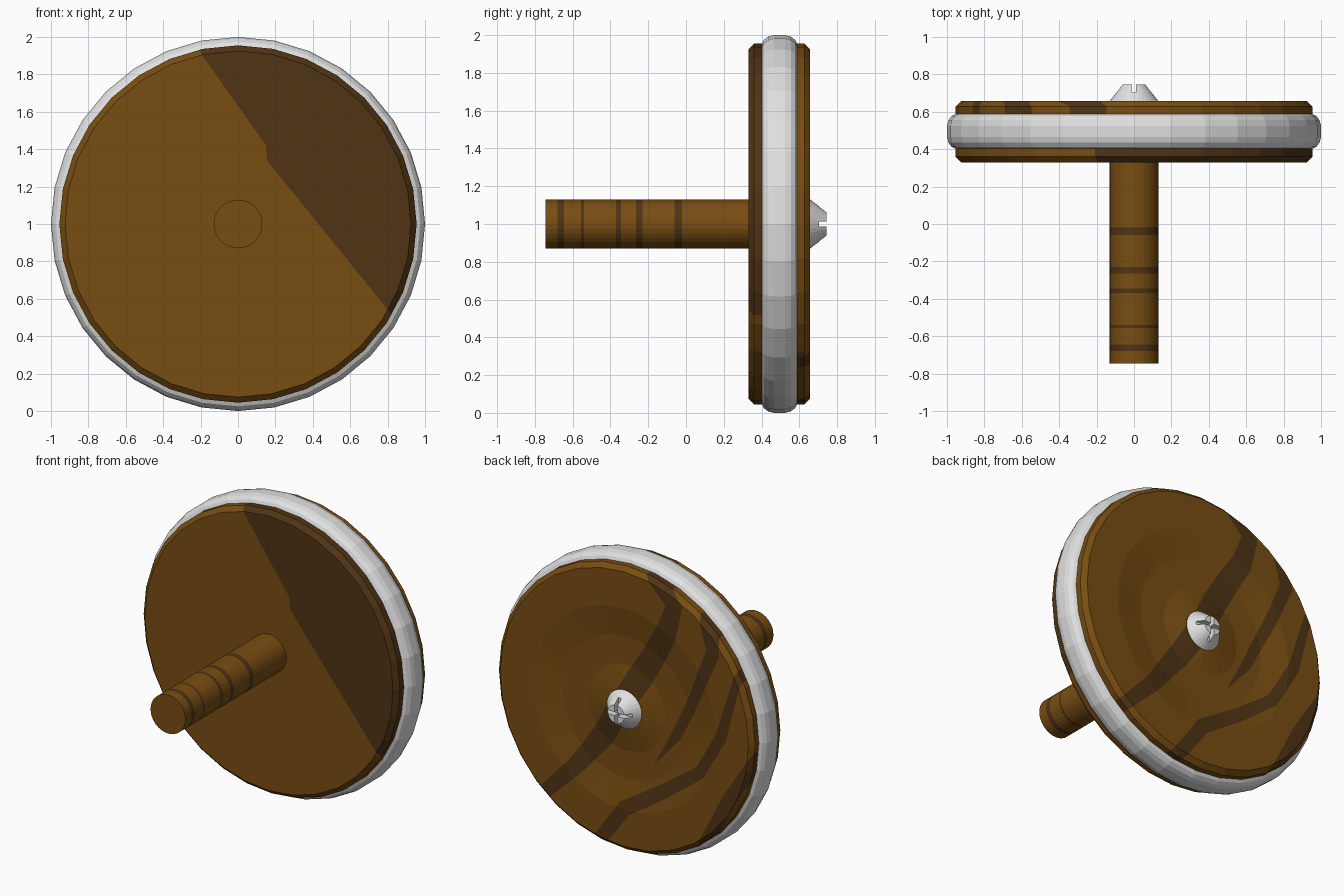
import bpy, bmesh, math
from mathutils import Vector

if "Cube" in bpy.data.objects:
    bpy.data.objects.remove(bpy.data.objects["Cube"])

CZ = 1.0      # height of the wheel axis
SIDES = 32


def material(name, rgb):
    m = bpy.data.materials.new(name)
    m.diffuse_color = (*rgb, 1)
    m.use_nodes = True
    m.node_tree.nodes["Principled BSDF"].inputs["Base Color"].default_value = m.diffuse_color
    return m


WOOD = material("brown wood", (0.19, 0.075, 0.006))
GRAIN = material("dark wood grain", (0.08, 0.034, 0.007))
RUBBER = material("pale grey tyre", (0.75, 0.75, 0.75))
METAL = material("light grey metal", (0.74, 0.74, 0.75))


def lathe(profile, closed=False):
    """Spin (radius, y) points around the wheel axis."""
    bm = bmesh.new()
    rings = []
    for r, y in profile:
        if r == 0:
            rings.append([bm.verts.new((0, y, CZ))] * SIDES)
        else:
            rings.append([bm.verts.new((r * math.sin(2 * math.pi * i / SIDES), y,
                                        CZ + r * math.cos(2 * math.pi * i / SIDES)))
                          for i in range(SIDES)])
    pairs = list(zip(rings, rings[1:]))
    if closed:
        pairs.append((rings[-1], rings[0]))
    for a, b in pairs:
        for i in range(SIDES):
            j = (i + 1) % SIDES
            bm.faces.new(list(dict.fromkeys((a[i], a[j], b[j], b[i]))))
    bmesh.ops.recalc_face_normals(bm, faces=bm.faces)
    return bm


def finish(bm, name, *mats):
    me = bpy.data.meshes.new(name)
    bm.to_mesh(me)
    bm.free()
    for m in mats:
        me.materials.append(m)
    ob = bpy.data.objects.new(name, me)
    bpy.context.collection.objects.link(ob)
    return ob


def cut(bm, faces, co, no):
    geom = set(faces)
    for f in faces:
        geom.update(f.edges)
        geom.update(f.verts)
    bmesh.ops.bisect_plane(bm, geom=list(geom), plane_co=co, plane_no=no, dist=1e-5)


def cut_line(bm, a, b, back):
    """Cut one half of the wheel along a line in the x-z plane."""
    d = b - a
    faces = [f for f in bm.faces if (f.calc_center_median().y > 0.495) == back]
    cut(bm, faces, (a.x, 0, CZ + a.y), (-d.y, 0, d.x))


# wooden wheel: flat front, grooved back, bevelled rims
wheel = lathe([(0, 0.33), (0.925, 0.33), (0.955, 0.36), (0.955, 0.495), (0.955, 0.627),
               (0.925, 0.657), (0.68, 0.657), (0.48, 0.63), (0.29, 0.63),
               (0.14, 0.657), (0, 0.657)])

# grain streaks on the back: x, z from the axis, width
STREAKS = [
    [(-0.10, 1.02, 0.05), (-0.25, 0.91, 0.10), (-0.37, 0.79, 0.13), (-0.31, 0.59, 0.15),
     (-0.106, 0.24, 0.17), (0.166, -0.22, 0.15), (0.385, -0.50, 0.11), (0.68, -0.80, 0.08)],
    [(-0.60, 0.82, 0.12), (-0.66, 0.55, 0.10), (-0.52, 0.22, 0.08),
     (-0.37, -0.09, 0.07), (-0.21, -0.32, 0.0)],
    [(-0.87, 0.52, 0.05), (-0.72, 0.0, 0.08), (-0.56, -0.28, 0.08), (-0.29, -0.48, 0.09),
     (0.0, -0.67, 0.10), (0.24, -1.0, 0.09)],
    [(-1.0, -0.05, 0.08), (-0.77, -0.42, 0.09), (-0.54, -0.85, 0.07)],
]
quads = []
for s in STREAKS:
    pts = [Vector(p[:2]) for p in s]
    left, right = [], []
    for i, p in enumerate(pts):
        d = (pts[min(i + 1, len(pts) - 1)] - pts[max(i - 1, 0)]).normalized()
        n = Vector((-d.y, d.x)) * s[i][2] / 2
        left.append(p + n)
        right.append(p - n)
    for i in range(len(pts) - 1):
        cut_line(wheel, left[i], left[i + 1], True)
        cut_line(wheel, right[i], right[i + 1], True)
        quads.append((left[i], left[i + 1], right[i + 1], right[i]))

# dark board on the front, to the right of this edge
EDGE = [Vector(p) for p in ((-0.26, 1.02), (-0.19, 0.90), (0.15, 0.42),
                            (0.155, 0.34), (0.81, -0.47), (0.90, -0.58))]
for a, b in zip(EDGE, EDGE[1:]):
    cut_line(wheel, a, b, False)


def cross(a, b, p):
    return (b.x - a.x) * (p.y - a.y) - (b.y - a.y) * (p.x - a.x)


def in_quad(q, p):
    return all(cross(q[i], q[(i + 1) % 4], p) <= 1e-7 for i in range(4))


def front_dark(p):
    for a, b in zip(EDGE, EDGE[1:]):
        if b.y <= p.y <= a.y:
            return cross(a, b, p) > 0
    return False


for f in wheel.faces:
    c = f.calc_center_median()
    p = Vector((c.x, c.z - CZ))
    dark = any(in_quad(q, p) for q in quads) if c.y > 0.495 else front_dark(p)
    f.material_index = int(dark)
finish(wheel, "wheel", WOOD, GRAIN)

# tyre
tyre = lathe([(0.92, 0.40), (0.95, 0.40), (0.975, 0.412), (0.992, 0.435), (1.0, 0.465),
              (1.0, 0.525), (0.992, 0.555), (0.975, 0.578), (0.95, 0.59), (0.92, 0.59)], True)
finish(tyre, "tyre", RUBBER)

# axle with dark grain bands
BANDS = [(-0.68, -0.645), (-0.557, -0.54), (-0.37, -0.345), (-0.265, -0.23), (-0.06, -0.02)]
axle = lathe([(0, -0.745), (0.13, -0.745), (0.13, 0.34), (0, 0.34)])
for band in BANDS:
    for y in band:
        cut(axle, axle.faces[:], (0, y, 0), (0, 1, 0))
for f in axle.faces:
    y = f.calc_center_median().y
    f.material_index = int(any(a < y < b for a, b in BANDS))
finish(axle, "axle", WOOD, GRAIN)

# screw head with a cross slot
screw = finish(lathe([(0, 0.64), (0.13, 0.64), (0.13, 0.657), (0.062, 0.745), (0, 0.745)]),
               "screw_head", METAL)
for name, size in (("slot_cutter_wide", (0.4, 0.1, 0.024)), ("slot_cutter_tall", (0.024, 0.1, 0.4))):
    bm = bmesh.new()
    bmesh.ops.create_cube(bm, size=1)
    for v in bm.verts:
        v.co = Vector((v.co.x * size[0], v.co.y * size[1] + 0.753, v.co.z * size[2] + CZ))
    cutter = finish(bm, name, METAL)
    cutter.hide_render = True
    cutter.hide_viewport = True
    mod = screw.modifiers.new(name, 'BOOLEAN')
    mod.operation = 'DIFFERENCE'
    mod.solver = 'EXACT'
    mod.object = cutter
